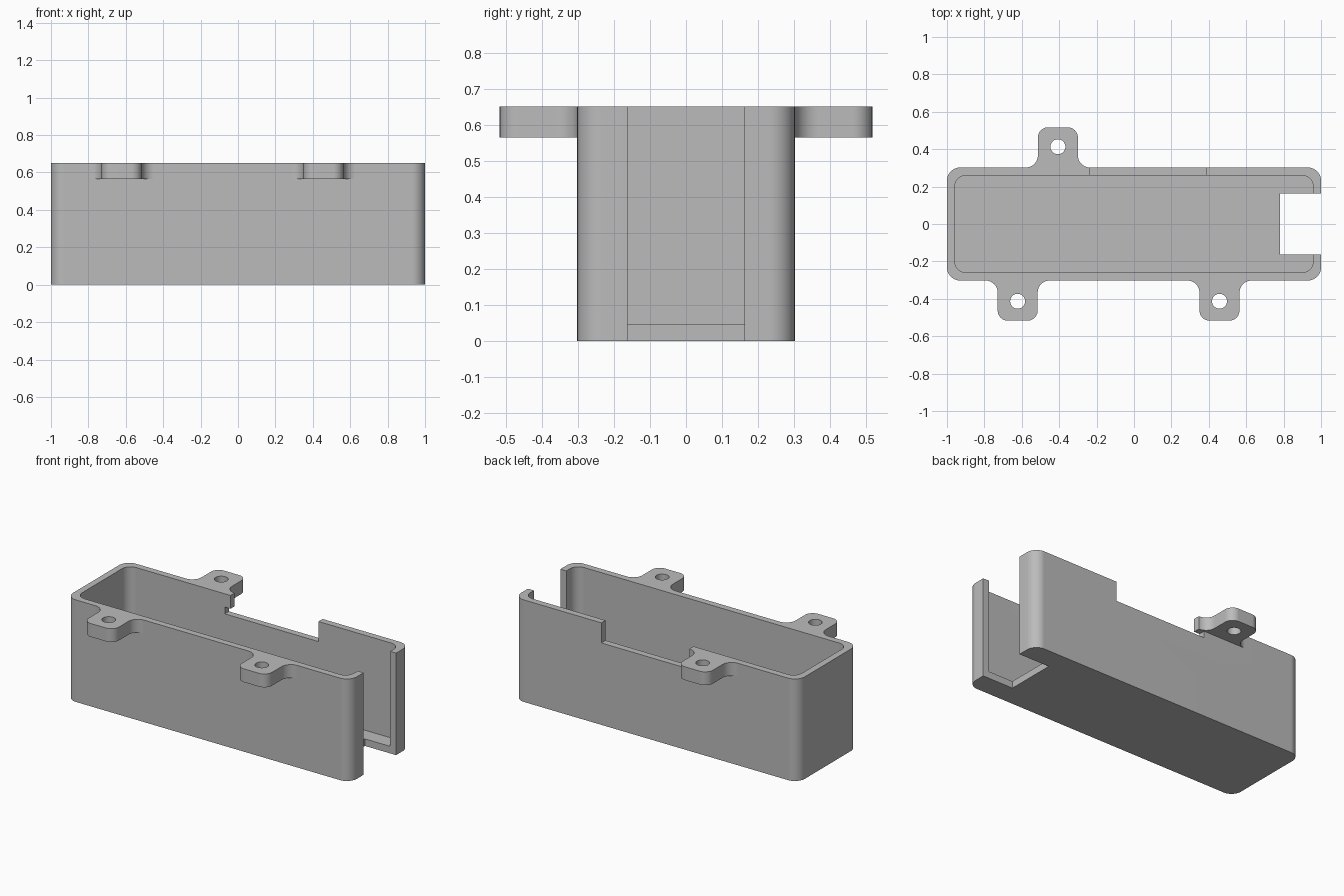
import bpy
import bmesh
from math import sin, cos, radians

cube = bpy.data.objects.get("Cube")
if cube:
    bpy.data.objects.remove(cube, do_unlink=True)

# Main sizes
HALF_X, HALF_Y, HEIGHT = 1.0, 0.302, 0.65
WALL, FLOOR = 0.042, 0.045
TAB_HALF, TAB_OUT, TAB_THICK = 0.107, 0.215, 0.085
FILLET, ROUND = 0.065, 0.055

grey = bpy.data.materials.new("grey plastic")
grey.use_nodes = True
grey.diffuse_color = (0.5, 0.5, 0.5, 1)
grey.node_tree.nodes["Principled BSDF"].inputs["Base Color"].default_value = (0.5, 0.5, 0.5, 1)


def arc(cx, cy, r, start, end, steps=10):
    angles = [radians(start + (end - start) * i / steps) for i in range(steps + 1)]
    return [(cx + r * cos(a), cy + r * sin(a)) for a in angles]


def prism(name, outline, z0, z1):
    """Extrude a flat outline from z0 to z1."""
    bm = bmesh.new()
    face = bm.faces.new([bm.verts.new((x, y, z0)) for x, y in outline])
    top = bmesh.ops.extrude_face_region(bm, geom=[face])["geom"]
    verts = [v for v in top if isinstance(v, bmesh.types.BMVert)]
    bmesh.ops.translate(bm, verts=verts, vec=(0, 0, z1 - z0))
    bmesh.ops.recalc_face_normals(bm, faces=bm.faces)
    mesh = bpy.data.meshes.new(name)
    bm.to_mesh(mesh)
    bm.free()
    mesh.materials.append(grey)
    obj = bpy.data.objects.new(name, mesh)
    bpy.context.collection.objects.link(obj)
    return obj


def rounded_rect(hx, hy, r):
    points = []
    for sx, sy, a in ((1, 1, 0), (-1, 1, 90), (-1, -1, 180), (1, -1, 270)):
        points += arc(sx * (hx - r), sy * (hy - r), r, a, a + 90)
    return points


def rect(x0, x1, y0, y1):
    return [(x0, y0), (x1, y0), (x1, y1), (x0, y1)]


def tab_outline(cx, side):
    """Ear with rounded tips and concave fillets, rooted through the wall."""
    reach = TAB_HALF + FILLET
    half = [(-reach, -WALL)]
    half += arc(-reach, FILLET, FILLET, -90, 0)
    half += arc(ROUND - TAB_HALF, TAB_OUT - ROUND, ROUND, 180, 90)
    full = half + [(-u, v) for u, v in reversed(half)]
    return [(cx + u, side * (HALF_Y + v)) for u, v in full]


def combine(target, other, operation):
    mod = target.modifiers.new("combine", 'BOOLEAN')
    mod.operation = operation
    mod.solver = 'EXACT'
    mod.object = other
    bpy.context.view_layer.objects.active = target
    bpy.ops.object.modifier_apply(modifier=mod.name)
    bpy.data.objects.remove(other, do_unlink=True)


# Open box
box = prism("open_box", rounded_rect(HALF_X, HALF_Y, 0.07), 0, HEIGHT)
combine(box, prism("cavity", rounded_rect(HALF_X - WALL, HALF_Y - WALL, 0.06),
                   FLOOR, HEIGHT + 0.1), 'DIFFERENCE')

# Full-height end slot and shallow notch in the back wall
combine(box, prism("end_slot", rect(0.78, 1.1, -0.163, 0.163), -0.1, HEIGHT + 0.1), 'DIFFERENCE')
combine(box, prism("back_notch", rect(-0.275, 0.385, 0.2, 0.4), 0.522, HEIGHT + 0.1), 'DIFFERENCE')

# Mounting tabs with screw holes
for cx, side in ((-0.622, -1), (0.457, -1), (-0.407, 1)):
    combine(box, prism("mounting_tab", tab_outline(cx, side), HEIGHT - TAB_THICK, HEIGHT), 'UNION')
    hole = arc(cx, side * 0.413, 0.04, 0, 348.75, 31)
    combine(box, prism("screw_hole", hole, HEIGHT - 0.2, HEIGHT + 0.1), 'DIFFERENCE')

# Smooth rounded corners, flat large faces
bpy.ops.object.select_all(action='DESELECT')
box.select_set(True)
bpy.context.view_layer.objects.active = box
bpy.ops.object.shade_smooth_by_angle()
normals = box.modifiers.new("flat_face_normals", 'WEIGHTED_NORMAL')
normals.keep_sharp = True
